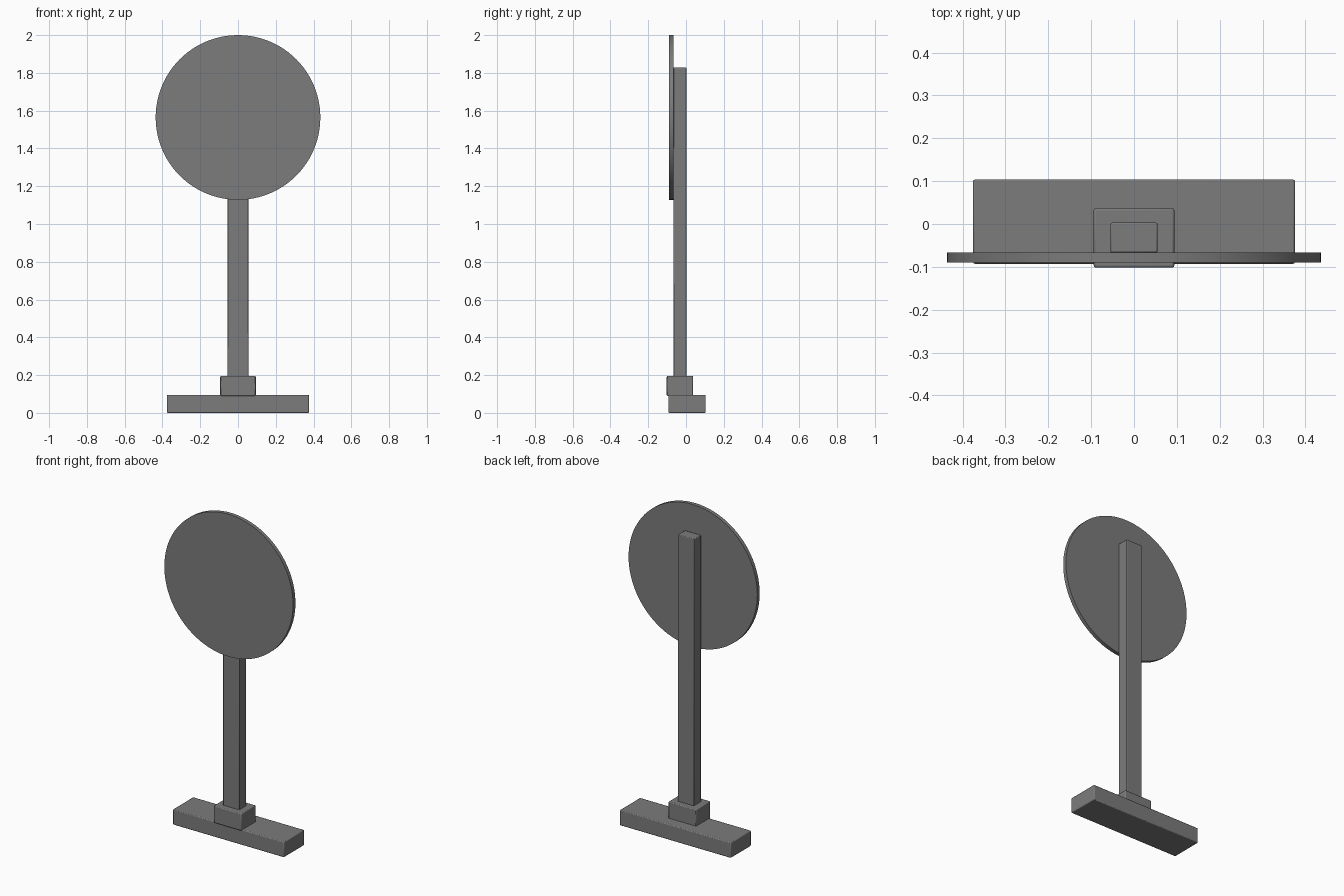
import bpy, math

if "Cube" in bpy.data.objects:
    bpy.data.objects.remove(bpy.data.objects["Cube"])

grey = bpy.data.materials.new("dark grey")
grey.diffuse_color = (0.2, 0.2, 0.2, 1)
grey.use_nodes = True
grey.node_tree.nodes["Principled BSDF"].inputs["Base Color"].default_value = grey.diffuse_color


def finish(ob, name, bevel):
    ob.name = name
    ob.data.materials.append(grey)
    if bevel:
        mod = ob.modifiers.new("bevel", "BEVEL")
        mod.width = bevel
        mod.segments = 2
        mod.limit_method = "ANGLE"
    bpy.ops.object.shade_smooth_by_angle(angle=math.radians(30))


def box(name, lo, hi, bevel=0.005):
    centre = [(a + b) / 2 for a, b in zip(lo, hi)]
    bpy.ops.mesh.primitive_cube_add(size=1, location=centre)
    ob = bpy.context.object
    ob.scale = [b - a for a, b in zip(lo, hi)]
    bpy.ops.object.transform_apply(location=False, rotation=False, scale=True)
    finish(ob, name, bevel)


# foot, socket and upright
box("base", (-0.376, -0.093, 0.0), (0.376, 0.104, 0.095))
box("collar", (-0.094, -0.102, 0.09), (0.094, 0.037, 0.196))
box("post", (-0.055, -0.067, 0.095), (0.055, 0.003, 1.828), 0.004)

# round sign plate on the front of the post
bpy.ops.mesh.primitive_cylinder_add(vertices=96, radius=0.436, depth=0.023,
                                    location=(0, -0.0785, 1.564),
                                    rotation=(math.pi / 2, 0, 0))
finish(bpy.context.object, "sign_disc", 0)
